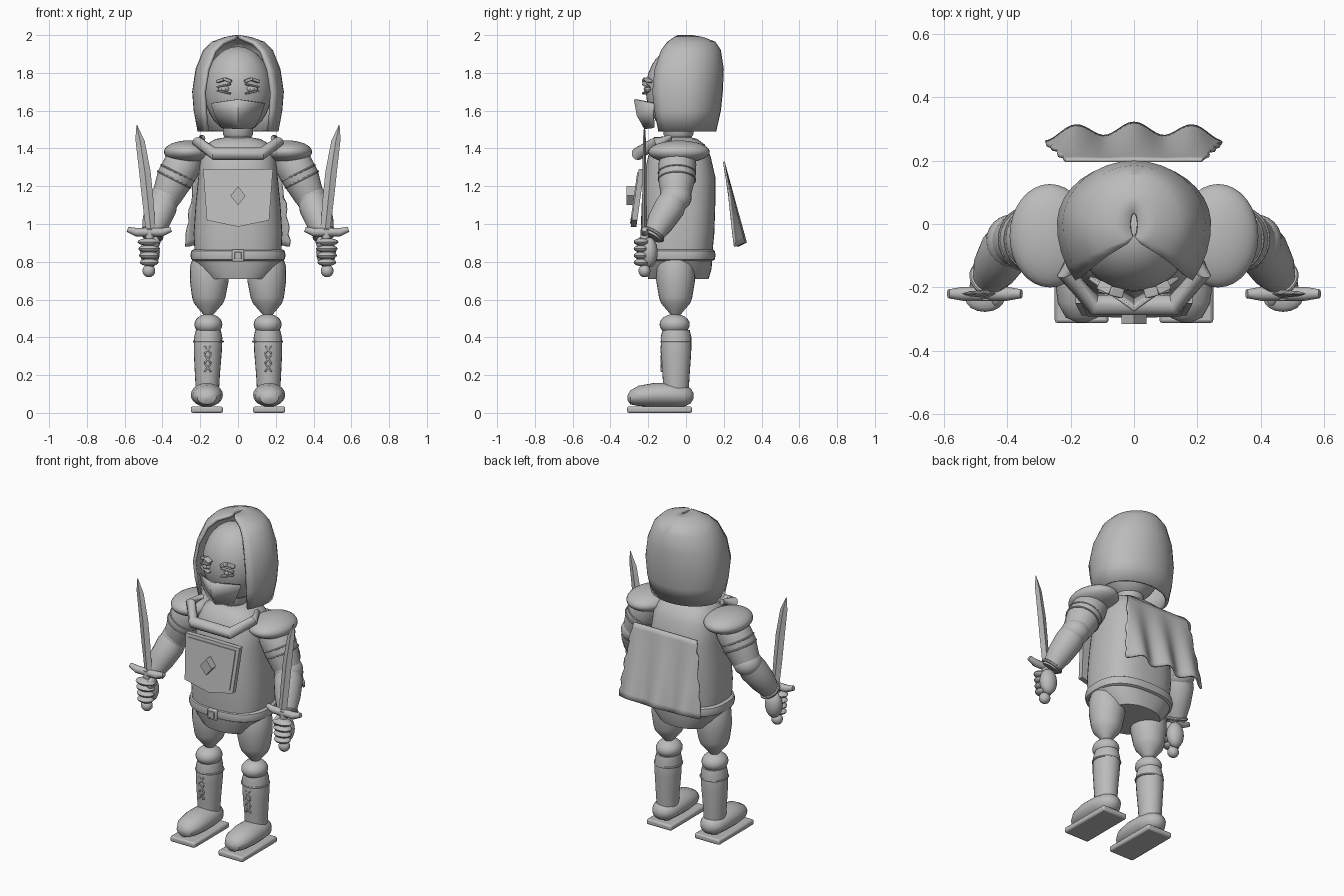
import bpy, bmesh, math, random
from mathutils import Vector, Matrix

if "Cube" in bpy.data.objects:
    bpy.data.objects.remove(bpy.data.objects["Cube"])

random.seed(4)
grey = bpy.data.materials.new("plain_grey")
grey.diffuse_color = (0.5, 0.5, 0.5, 1)
grey.use_nodes = True
grey.node_tree.nodes["Principled BSDF"].inputs["Base Color"].default_value = grey.diffuse_color


def finish(name, bm, recalc=True):
    if recalc:
        bmesh.ops.recalc_face_normals(bm, faces=bm.faces[:])
    me = bpy.data.meshes.new(name)
    bm.to_mesh(me)
    bm.free()
    me.materials.append(grey)
    ob = bpy.data.objects.new(name, me)
    bpy.context.collection.objects.link(ob)
    return ob


def sheet(name, rows, thick, offset=-1):
    """Open grid of points given a thickness."""
    bm = bmesh.new()
    v = [[bm.verts.new(p) for p in r] for r in rows]
    for i in range(len(v) - 1):
        for j in range(len(v[0]) - 1):
            bm.faces.new((v[i][j], v[i][j + 1], v[i + 1][j + 1], v[i + 1][j]))
    ob = finish(name, bm, False)
    m = ob.modifiers.new("thickness", 'SOLIDIFY')
    m.thickness, m.offset = thick, offset
    return ob


def loft(name, rings):
    """Closed cross-sections joined into a capped solid."""
    bm = bmesh.new()
    v = [[bm.verts.new(p) for p in r] for r in rings]
    n = len(v[0])
    for a, b in zip(v, v[1:]):
        for j in range(n):
            k = (j + 1) % n
            bm.faces.new((a[j], a[k], b[k], b[j]))
    bm.faces.new(v[0][::-1])
    bm.faces.new(v[-1])
    return finish(name, bm)


def oval(z, a, y0, y1, cx=0, p=2.0, n=32):
    """Superellipse section from depth y0 to y1."""
    pts = []
    for i in range(n):
        t = 2 * math.pi * i / n
        c, s = math.cos(t), math.sin(t)
        x = math.copysign(abs(c) ** (2 / p), c) * a
        y = math.copysign(abs(s) ** (2 / p), s) * (y1 - y0) / 2
        pts.append((cx + x, (y0 + y1) / 2 + y, z))
    return pts


def tube(name, path, n=20):
    """Round limb through (x, y, z, radius) points."""
    co = [Vector(p[:3]) for p in path]
    rings = []
    for i, p in enumerate(path):
        d = (co[min(i + 1, len(co) - 1)] - co[max(i - 1, 0)]).normalized()
        u = d.cross(Vector((0, 1, 0.01))).normalized()
        w = d.cross(u)
        rings.append([co[i] + (u * math.cos(2 * math.pi * k / n) + w * math.sin(2 * math.pi * k / n)) * p[3]
                      for k in range(n)])
    return loft(name, rings)


def ball(name, c, r, n=24):
    bm = bmesh.new()
    bmesh.ops.create_uvsphere(bm, u_segments=n, v_segments=n // 2, radius=1,
                              matrix=Matrix.Translation(c) @ Matrix.Diagonal((*r, 1)))
    return finish(name, bm)


def box(name, c, size, rot=(0, 0, 0), bevel=0.006):
    bm = bmesh.new()
    bmesh.ops.create_cube(bm, size=1, matrix=Matrix.Diagonal((*size, 1)))
    ob = finish(name, bm)
    ob.location, ob.rotation_euler = c, rot
    if bevel:
        m = ob.modifiers.new("bevel", 'BEVEL')
        m.width, m.segments = bevel, 2
    return ob


def band(name, c, r, thick, axis=(0, 0, 1)):
    bpy.ops.mesh.primitive_torus_add(major_radius=r, minor_radius=thick, major_segments=28,
                                     minor_segments=8, location=c,
                                     rotation=Vector(axis).to_track_quat('Z', 'Y').to_euler())
    ob = bpy.context.object
    ob.name = name
    ob.data.materials.append(grey)


# Head, neck and hood with an open front
ball("head", (0, -0.035, 1.71), (0.18, 0.178, 0.23), 32)
loft("neck", [oval(z, r, -0.04 - r, -0.04 + r) for z, r in
              ((1.38, .09), (1.46, .07), (1.475, .08), (1.52, .08))])
hood = [(1.49, .215, .16, .24, .17), (1.6, .235, .185, .26, .18), (1.7, .243, .195, .275, .185),
        (1.82, .225, .2, .245, .165), (1.92, .185, .185, .18, .125), (1.965, .14, .155, .12, .08),
        (1.99, .07, .09, .065, .02), (2.0, .012, .035, .045, .004)]
rows = []
for z, a, back, front, gap in hood:
    t0 = math.asin(gap / a)
    row = []
    for i in range(25):
        t = t0 + (2 * math.pi - 2 * t0) * i / 24
        y = -math.cos(t)
        row.append((a * math.sin(t), y * (back if y > 0 else front), z))
    rows.append(row)
sheet("hood", rows, 0.018)

# Folded face mask
sheet("face_mask", [
    [(-.085, -.17, 1.51), (0, -.215, 1.505), (.085, -.17, 1.51)],
    [(-.12, -.175, 1.575), (0, -.255, 1.575), (.12, -.175, 1.575)],
    [(-.14, -.17, 1.64), (0, -.27, 1.66), (.14, -.17, 1.64)]], 0.012, 0)

# Torso, collar, belt and hips
loft("torso", [oval(z, a, f, b, p=2.6, n=40) for z, a, f, b in (
    (.85, .23, -.235, .14), (.95, .235, -.24, .15), (1.1, .225, -.235, .155), (1.25, .21, -.225, .155),
    (1.36, .2, -.2, .13), (1.42, .17, -.17, .1), (1.45, .12, -.13, .06), (1.46, .06, -.09, .02))])
tube("collar", [(-.19, -.08, 1.455, .018), (-.215, -.155, 1.435, .028), (-.125, -.255, 1.372, .034),
                (.125, -.255, 1.372, .034), (.215, -.155, 1.435, .028), (.19, -.08, 1.455, .018)], 14)
loft("belt", [oval(z, .235 + e, -.23 - e, .14 + e, p=2.5, n=40) for z, e in
              ((.805, 0), (.812, .012), (.835, .017), (.858, .012), (.866, 0))])
box("buckle", (0, -.247, .833), (.062, .02, .064))
box("buckle_inset", (0, -.259, .833), (.036, .008, .038), bevel=0.003)
loft("hips", [oval(z, a, f, b, p=2.4, n=36) for z, a, f, b in (
    (.71, .165, -.2, .12), (.76, .21, -.215, .135), (.815, .245, -.225, .14))])

# Chest plate with a raised rim and a plain stud
outline = [(-.185, 1.29), (.185, 1.29), (.165, 1.02), (0, .985), (-.165, 1.02)]


def plate(name, scale, y):
    pts = [(x * scale, 1.14 + (z - 1.14) * scale) for x, z in outline]
    loft(name, [[(x, y + d - (1.29 - z) * .14, z) for x, z in pts] for d in (0, .03)])


plate("chest_plate", 1, -.25)
plate("chest_plate_panel", .88, -.256)
loft("chest_stud", [[(x, y, 1.15 + z) for x, z in ((-.04, 0), (0, -.05), (.04, 0), (0, .05))]
                    for y in (-.315, -.26)])

# Wavy cape hanging behind
rows = []
for i in range(15):
    t = i / 14
    row = []
    for j in range(41):
        u = j / 20 - 1
        x = u * (.225 + .058 * t)
        wave = .02 * t * math.cos(x * 2 * math.pi / .185)
        jag = random.uniform(-.012, .004) if j in (0, 40) else 0
        row.append((x + jag * u, .2 + .098 * t + wave - .02 * t * u * u, 1.33 - .44 * t + .01 * t * wave / .02))
    rows.append(row)
sheet("cape", rows, 0.01, 0)

for s, side in ((-1, "left_"), (1, "right_")):
    # Eyes and brows
    ball(side + "eye", (s * .075, -.2, 1.715), (.03, .018, .017), 16)
    ball(side + "pupil", (s * .075, -.216, 1.715), (.012, .008, .012), 12)
    for z, tilt in ((1.733, .2), (1.698, -.2)):
        box(side + "eyelid", (s * .075, -.212, z), (.075, .025, .009), (0, s * tilt, s * .3), .003)
    box(side + "brow_inner", (s * .055, -.215, 1.762), (.045, .03, .016), (0, -s * .35, s * .25), .004)
    box(side + "brow_outer", (s * .092, -.2, 1.76), (.045, .03, .016), (0, s * .3, s * .45), .004)

    # Arms
    ball(side + "shoulder_pad", (s * .265, -.037, 1.382), (.127, .163, .06), 32)
    tube(side + "upper_arm", [(s * .25, -.04, 1.38, .08), (s * .29, -.045, 1.32, .1),
                              (s * .335, -.05, 1.24, .098), (s * .38, -.055, 1.14, .078)])
    ball(side + "elbow", (s * .385, -.055, 1.14), (.082, .085, .075))
    tube(side + "forearm", [(s * .385, -.055, 1.15, .07), (s * .405, -.085, 1.09, .082),
                            (s * .435, -.135, 1.01, .073), (s * .462, -.18, .93, .05)])
    band(side + "wrist_band", (s * .457, -.172, .945), .056, .009, (s * .3, -.5, -.8))
    for k, z in enumerate((1.27, 1.235)):
        band(side + "arm_strap", (s * (.32 + k * .018), -.048, z), .097, .005, (s * .45, 0, -.9))

    # Fist gripping the sword
    ball(side + "palm", (s * .466, -.195, .85), (.052, .045, .08))
    for k in range(4):
        ball(side + "finger", (s * .47, -.235, .905 - .036 * k), (.062 - .004 * k, .042, .02), 16)
    ball(side + "thumb", (s * .435, -.225, .9), (.022, .04, .035), 14)

    # Sword
    tube(side + "sword_grip", [(s * .468, -.22, .74, .022), (s * .468, -.22, .97, .022)], 14)
    ball(side + "sword_pommel", (s * .472, -.22, .752), (.034, .032, .034), 16)
    tube(side + "sword_guard", [(s * .355, -.22, .972, .014), (s * .40, -.22, .957, .022),
                                (s * .54, -.22, .957, .022), (s * .585, -.22, .972, .014)], 12)
    loft(side + "sword_blade", [[(s * a, -.22, z), (s * (a + b) / 2, -.22 - d, z), (s * b, -.22, z),
                                 (s * (a + b) / 2, -.22 + d, z)] for z, a, b, d in (
        (.96, .435, .487, .013), (1.13, .448, .508, .012), (1.28, .463, .524, .01),
        (1.44, .494, .542, .008), (1.49, .518, .541, .005), (1.525, .534, .537, .001))])

    # Legs
    x = s * .157
    loft(side + "thigh", [oval(z, r, -.055 - r, -.055 + r, s * cx, n=24) for z, r, cx in (
        (.82, .09, .15), (.78, .101, .152), (.7, .103, .152), (.61, .088, .155),
        (.58, .077, .156), (.515, .022, .157))])
    ball(side + "knee", (x, -.06, .468), (.074, .08, .056))
    loft(side + "shin", [oval(z, r, -.055 - r * 1.05, -.05 + r * 1.05, s * cx, n=24) for z, r, cx in (
        (.09, .06, .162), (.2, .066, .162), (.32, .074, .16), (.4, .075, .158), (.44, .066, .157))])
    band(side + "boot_cuff", (x, -.053, .378), .077, .006)
    for z in (.335, .285, .24):
        for tilt in (-.9, .9):
            box(side + "boot_lace", (s * .16, -.128, z), (.055, .012, .009), (0, tilt, 0), .003)

    # Shoes
    fx = s * .165
    loft(side + "shoe", [[(fx + a * math.cos(k * math.pi / 12), y, .09 + c + h * math.sin(k * math.pi / 12))
                          for k in range(24)] for y, a, h, c in (
        (-.31, .015, .012, -.01), (-.295, .05, .037, -.008), (-.25, .075, .054, 0), (-.17, .085, .063, .005),
        (-.08, .083, .063, .005), (-.01, .072, .057, 0), (.025, .048, .04, 0), (.04, .015, .014, 0))])
    box(side + "sole", (fx, -.14, .017), (.17, .345, .034), bevel=0.01)

# Smooth shading that keeps hard edges
bpy.ops.object.select_all(action='DESELECT')
for ob in bpy.data.objects:
    if ob.type == 'MESH':
        ob.select_set(True)
        bpy.context.view_layer.objects.active = ob
bpy.ops.object.shade_smooth_by_angle(angle=math.radians(35))
